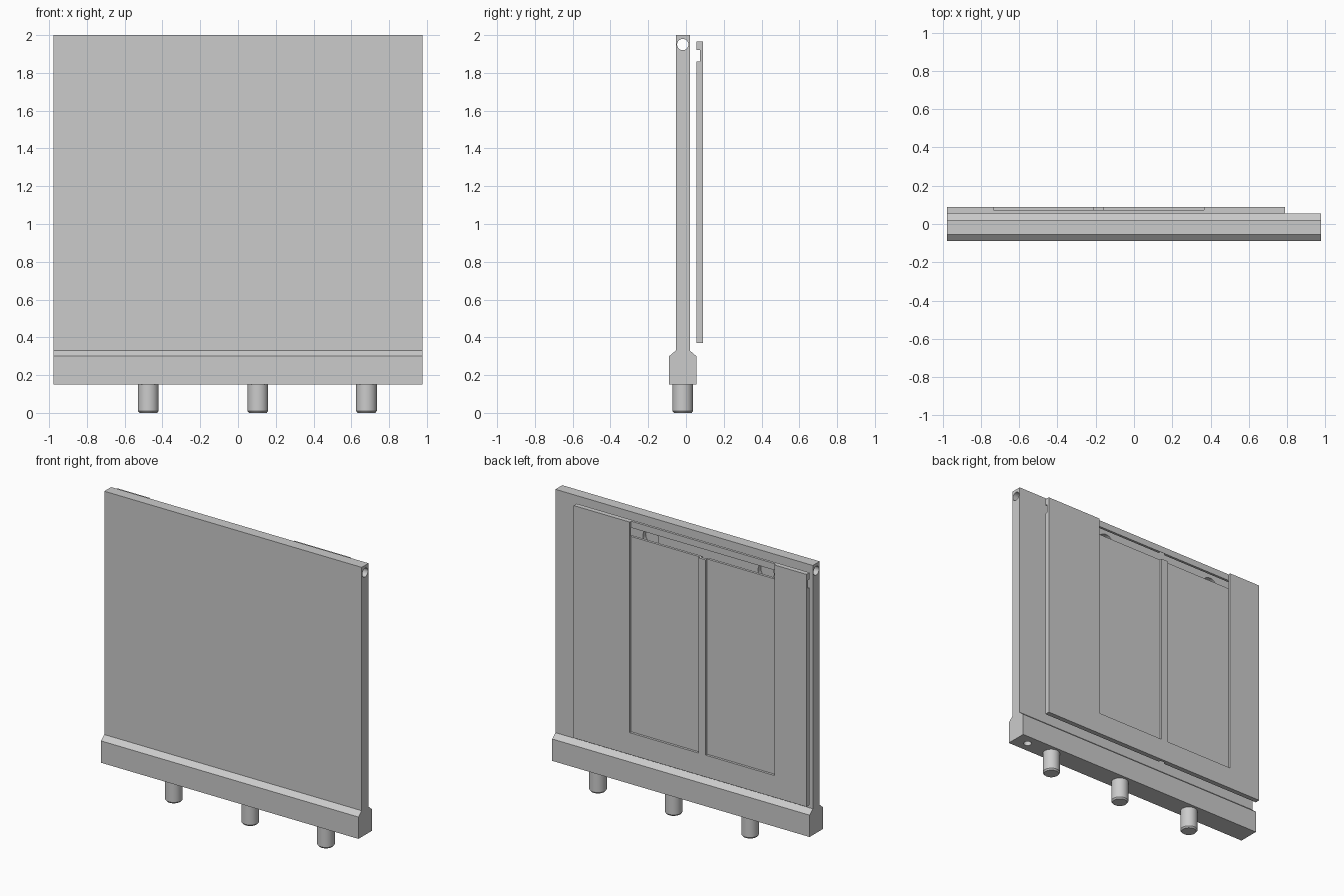
import bpy
import bmesh
import math
from mathutils import Matrix, Vector

if "Cube" in bpy.data.objects:
    bpy.data.objects.remove(bpy.data.objects["Cube"], do_unlink=True)

GREY = (0.6, 0.6, 0.6, 1)
grey = bpy.data.materials.new("plain grey")
grey.use_nodes = True
grey.diffuse_color = GREY
grey.node_tree.nodes["Principled BSDF"].inputs["Base Color"].default_value = GREY

HALF = 0.977      # half the panel width
MID = -0.017      # centre line of the panel in depth
SPLIT = -0.184    # centre of the recess in the back plate


def make(name, bm):
    bmesh.ops.recalc_face_normals(bm, faces=bm.faces)
    mesh = bpy.data.meshes.new(name)
    bm.to_mesh(mesh)
    bm.free()
    mesh.materials.append(grey)
    obj = bpy.data.objects.new(name, mesh)
    bpy.context.collection.objects.link(obj)
    return obj


def prism(name, points, axis, start, end):
    """Extrude an outline: (y, z) along x, or (x, z) along y."""
    bm = bmesh.new()
    place = (lambda p: (start, p[0], p[1])) if axis == "x" else (lambda p: (p[0], start, p[1]))
    face = bm.faces.new([bm.verts.new(place(p)) for p in points])
    moved = bmesh.ops.extrude_face_region(bm, geom=[face])["geom"]
    shift = Vector((end - start, 0, 0) if axis == "x" else (0, end - start, 0))
    bmesh.ops.translate(bm, vec=shift, verts=[v for v in moved if isinstance(v, bmesh.types.BMVert)])
    return make(name, bm)


def rod(name, start, end, radius, tip=None):
    """Cylinder between two points, optionally narrowed at its start."""
    start, end = Vector(start), Vector(end)
    axis = end - start
    bm = bmesh.new()
    bmesh.ops.create_cone(bm, cap_ends=True, segments=32, radius1=tip or radius,
                          radius2=radius, depth=axis.length)
    turn = axis.to_track_quat("Z", "Y").to_matrix().to_4x4()
    bmesh.ops.transform(bm, matrix=Matrix.Translation((start + end) / 2) @ turn, verts=bm.verts)
    return make(name, bm)


def cut(target, cutter):
    mod = target.modifiers.new("cut", "BOOLEAN")
    mod.operation = "DIFFERENCE"
    mod.solver = "EXACT"
    mod.object = cutter
    bpy.context.view_layer.update()
    result = bpy.data.meshes.new_from_object(
        target.evaluated_get(bpy.context.evaluated_depsgraph_get()))
    target.modifiers.clear()
    target.data = result
    bpy.data.objects.remove(cutter, do_unlink=True)


def smooth(obj):
    bpy.ops.object.select_all(action="DESELECT")
    obj.select_set(True)
    bpy.context.view_layer.objects.active = obj
    bpy.ops.object.shade_smooth_by_angle(angle=math.radians(30))


def box(x0, x1, z0, z1):
    return [(x0, z0), (x1, z0), (x1, z1), (x0, z1)]


# Main panel with its wider chamfered foot
half_profile = [(0.072, 0.15), (0.072, 0.30), (0.037, 0.33), (0.037, 2.0)]
profile = [(MID + y, z) for y, z in half_profile]
profile += [(MID - y, z) for y, z in reversed(half_profile)]
panel = prism("main_panel", profile, "x", -HALF, HALF)

# Cable channel: across the top and down one side
cut(panel, rod("top_channel", (-1.1, MID, 1.95), (1.1, MID, 1.95), 0.03))
cut(panel, rod("side_channel", (0.88, MID, 0.1), (0.88, MID, 1.95), 0.026))

# Round pockets in the back of the panel
for side in (-1, 1):
    x = SPLIT + side * 0.437
    cut(panel, rod("pocket", (x, -0.01, 1.86), (x, 0.1, 1.86), 0.06))
smooth(panel)

# Back plate with a horizontal channel along its front
plate_profile = [(0.055, 0.37), (0.089, 0.37), (0.089, 1.965), (0.055, 1.965),
                 (0.055, 1.92), (0.073, 1.92), (0.073, 1.86), (0.055, 1.86)]
plate = prism("back_plate", plate_profile, "x", -HALF, 0.79)

# Two-bay recess open at the top, leaving a rib in the middle
outer, rib = 0.549, 0.027
bays = [(-outer, 0.52), (-rib, 0.52), (-rib, 1.86), (rib, 1.86),
        (rib, 0.52), (outer, 0.52), (outer, 2.1), (-outer, 2.1)]
cut(plate, prism("bays", [(SPLIT + x, z) for x, z in bays], "y", 0.0725, 0.2))

# Vertical groove behind the rib
cut(plate, prism("groove", box(SPLIT - 0.022, SPLIT + 0.022, 0.3, 1.935), "y", 0.0, 0.071))

# Foot pins with chamfered tips
for label, x in (("right", -0.475), ("middle", 0.105), ("left", 0.68)):
    smooth(rod(label + "_pin", (x, MID, 0.01), (x, MID, 0.152), 0.055))
    rod(label + "_pin_tip", (x, MID, 0), (x, MID, 0.01), 0.055, 0.047)
